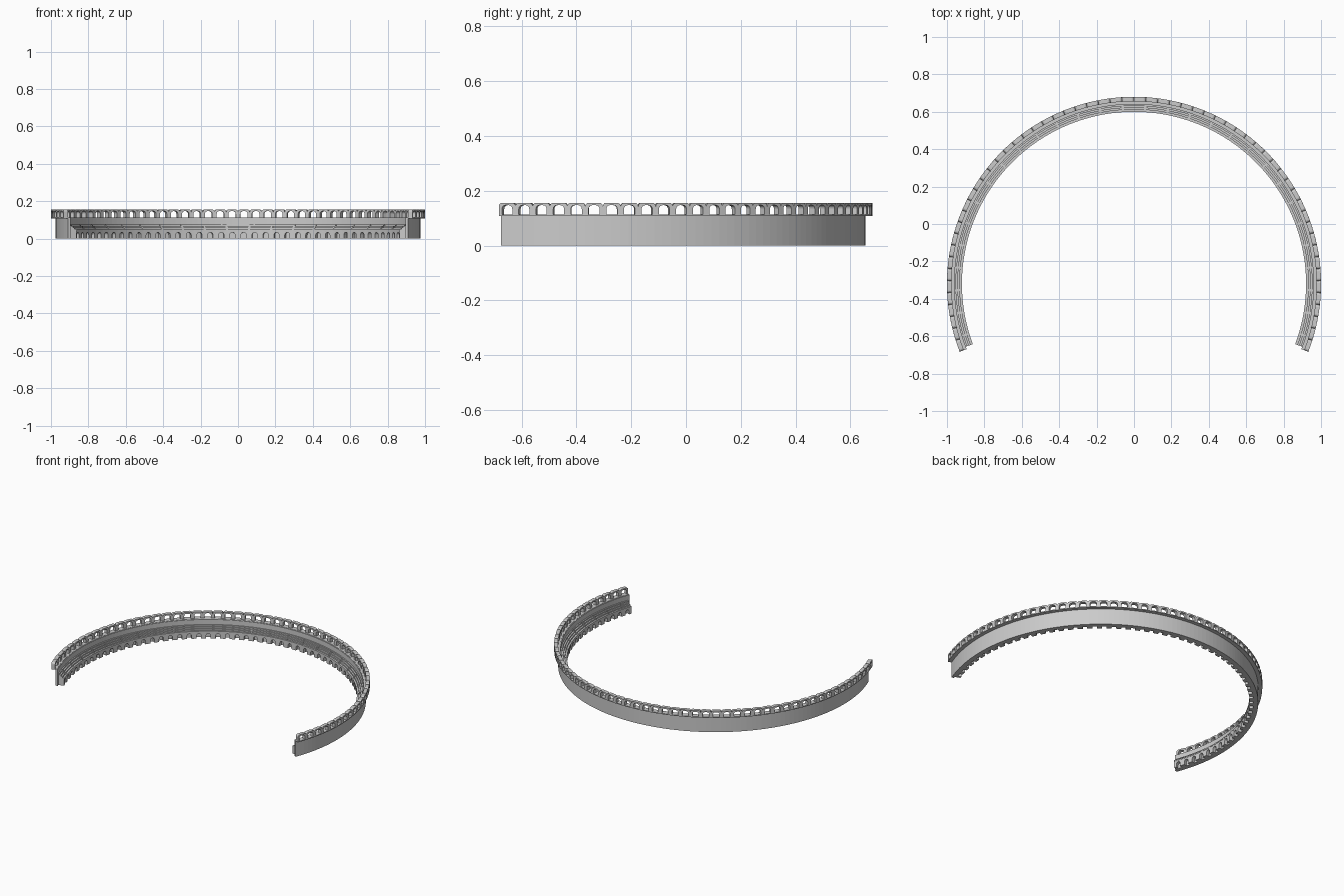
import bpy, bmesh
from math import sin, cos, pi, radians

if "Cube" in bpy.data.objects:
    bpy.data.objects.remove(bpy.data.objects["Cube"])

CY = -0.32            # centre of the ring in y
BAYS = 60             # arches around the arc


def polar(r, a, z):
    return (r * cos(a), CY + r * sin(a), z)


def finish(bm, name):
    bmesh.ops.remove_doubles(bm, verts=bm.verts, dist=1e-5)
    bmesh.ops.recalc_face_normals(bm, faces=bm.faces)
    me = bpy.data.meshes.new(name)
    bm.to_mesh(me)
    bm.free()
    ob = bpy.data.objects.new(name, me)
    bpy.context.collection.objects.link(ob)
    return ob


def sweep(bm, profile, a0, a1, n):
    """Sweep a closed (radius, z) profile along an arc, capped at both ends."""
    rings = []
    for i in range(n + 1):
        a = a0 + (a1 - a0) * i / n
        rings.append([bm.verts.new(polar(r, a, z)) for r, z in profile])
    k = len(profile)
    for p, q in zip(rings, rings[1:]):
        for j in range(k):
            bm.faces.new((p[j], p[(j + 1) % k], q[(j + 1) % k], q[j]))
    bm.faces.new(rings[0])
    bm.faces.new(rings[-1])


def arch_line(half, z0, z1, rad, steps=4):
    """Upside-down U with rounded corners, in (offset, z)."""
    pts = [(-half, z0)]
    for i in range(steps + 1):
        t = pi - pi / 2 * i / steps
        pts.append((-half + rad + rad * cos(t), z1 - rad + rad * sin(t)))
    return pts + [(-x, z) for x, z in reversed(pts)]


def arcade(name, r0, r1, end, outer, inner):
    """Row of arch frames between two radii; outlines are in arc offset and z."""
    bm = bmesh.new()
    a0, a1 = -end, pi + end
    step = (a1 - a0) / BAYS
    for b in range(BAYS):
        mid = a0 + (b + 0.5) * step
        loops = [[bm.verts.new(polar(r, mid + x * step, z)) for x, z in line]
                 for r, line in ((r0, outer), (r1, outer), (r1, inner), (r0, inner))]
        for p, q in zip(loops, loops[1:] + loops[:1]):
            for j in range(len(p) - 1):
                bm.faces.new((p[j], p[j + 1], q[j + 1], q[j]))
        for j in (0, -1):
            bm.faces.new([l[j] for l in loops])
    return finish(bm, name)


def rounded(half, z0, z1, rx, rz):
    """Arch outline with elliptical corners (offset is a fraction of a bay)."""
    unit = arch_line(1, 0, 1, 1)
    pts = []
    for x, z in unit:
        s = -1 if x < -1e-6 else 1
        pts.append((x, z, s))
    out = []
    n = len(pts)
    for i, (x, z, s) in enumerate(pts):
        s = -1 if i < n / 2 else 1
        px = s * (half - rx) + x * rx
        pz = z0 if i in (0, n - 1) else z1 - rz + z * rz
        out.append((px, pz))
    return out


END_OUT, END_IN = radians(21.3), radians(20.5)

# tall outer wall
bm = bmesh.new()
sweep(bm, [(0.975, 0), (0.975, 0.112), (0.96, 0.112), (0.96, 0)],
      -END_OUT, pi + END_OUT, 120)
finish(bm, "outer_wall")

# ledge carrying the upper arcade
bm = bmesh.new()
sweep(bm, [(1.0, 0.108), (1.0, 0.114), (0.965, 0.114), (0.965, 0.108)],
      -END_OUT, pi + END_OUT, 120)
finish(bm, "arcade_ledge")

# stepped tiers on the inside
bm = bmesh.new()
sweep(bm, [(0.961, 0), (0.961, 0.078), (0.952, 0.078), (0.952, 0.069),
           (0.942, 0.069), (0.942, 0.06), (0.932, 0.06), (0.932, 0.051),
           (0.92, 0.051), (0.92, 0.043), (0.944, 0.043), (0.944, 0)],
      -END_IN, pi + END_IN, 120)
finish(bm, "stepped_tiers")

# open arches along the top
arcade("upper_arcade", 0.976, 1.0, END_OUT,
       rounded(0.5, 0.112, 0.156, 0.2, 0.014),
       rounded(0.31, 0.112, 0.147, 0.2, 0.014))

# small arches along the inner foot
arcade("lower_arcade", 0.922, 0.945, END_IN,
       rounded(0.5, 0, 0.044, 0.001, 0.0001),
       rounded(0.23, 0, 0.034, 0.23, 0.014))

# little stair blocks crossing the tiers
bm = bmesh.new()
for i in range(30):
    a = -END_IN + (pi + 2 * END_IN) * (i + 0.5) / 30
    for r, z in ((0.955, 0.0735), (0.945, 0.0645), (0.935, 0.0555)):
        sweep(bm, [(r, z - 0.005), (r, z), (r - 0.008, z), (r - 0.008, z - 0.005)],
              a - 0.006, a + 0.006, 1)
finish(bm, "tier_stairs")
